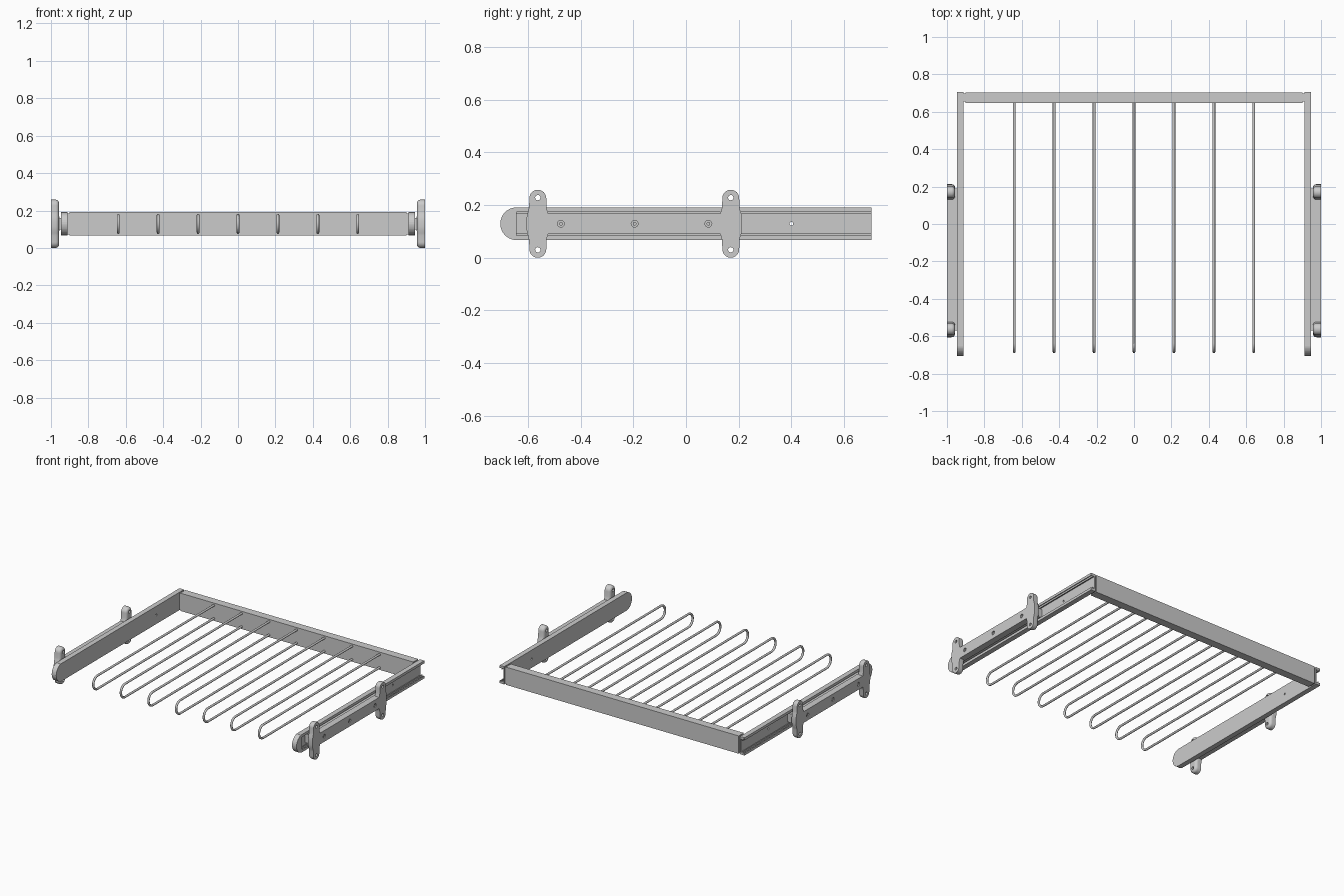
import bpy, bmesh, math

if "Cube" in bpy.data.objects:
    bpy.data.objects.remove(bpy.data.objects["Cube"])

ZC = 0.129          # common centre height
HALF = 0.062        # half height of rails and back beam


def finish(bm, name, mirror=False):
    bmesh.ops.recalc_face_normals(bm, faces=bm.faces)
    me = bpy.data.meshes.new(name)
    bm.to_mesh(me)
    bm.free()
    ob = bpy.data.objects.new(name, me)
    bpy.context.collection.objects.link(ob)
    if mirror:
        m = ob.modifiers.new("mirror", 'MIRROR')
        m.use_axis = (True, False, False)
    return ob


def prism(bm, pts, vec):
    """Extrude a closed outline along vec; returns the far cap."""
    f = bm.faces.new([bm.verts.new(p) for p in pts])
    r = bmesh.ops.extrude_face_region(bm, geom=[f], use_keep_orig=True)
    verts = [g for g in r['geom'] if isinstance(g, bmesh.types.BMVert)]
    bmesh.ops.translate(bm, verts=verts, vec=vec)
    return [g for g in r['geom'] if isinstance(g, bmesh.types.BMFace)][0]


def box(bm, x0, x1, y0, y1, z0, z1):
    return prism(bm, [(x0, y0, z0), (x1, y0, z0), (x1, y0, z1), (x0, y0, z1)], (0, y1 - y0, 0))


def disc(bm, y, z, r, x0, x1, n=20):
    a = [2 * math.pi * i / n for i in range(n)]
    prism(bm, [(x0, y + r * math.cos(t), z + r * math.sin(t)) for t in a], (x1 - x0, 0, 0))


def cut(ob, holes, name):
    bm = bmesh.new()
    for h in holes:
        disc(bm, *h)
    c = finish(bm, name)
    c.hide_render = True
    c.hide_viewport = True
    b = ob.modifiers.new("holes", 'BOOLEAN')
    b.operation = 'DIFFERENCE'
    b.solver = 'EXACT'
    b.object = c
    # cut before mirroring
    ob.modifiers.move(len(ob.modifiers) - 1, 0)


# side arms: outward-open channel with stepped lips
bm = bmesh.new()
top = [(0.917, 0.045), (0.928, 0.045), (0.928, 0.038), (0.934, 0.038), (0.934, 0.050),
       (0.940, 0.050), (0.940, 0.044), (0.946, 0.044), (0.946, HALF), (0.911, HALF)]
prof = top + [(x, -z) for x, z in reversed(top)]
prism(bm, [(x, -0.655, ZC + z) for x, z in prof], (0, 1.36, 0))
arm = finish(bm, "side_arm", True)
cut(arm, [(0.40, ZC, 0.007, 0.90, 0.96)], "arm_hole_cutter")

# rounded front cap of each arm
bm = bmesh.new()
arc = [math.pi / 2 + math.pi * i / 20 for i in range(21)]
prism(bm, [(0.911, -0.643 + HALF * math.cos(a), ZC + HALF * math.sin(a)) for a in arc], (0.035, 0, 0))
finish(bm, "arm_end_cap", True)

# back beam with slightly stepped ends
bm = bmesh.new()
box(bm, -0.9, 0.9, 0.648, 0.704, ZC - HALF, ZC + HALF)
for s in (-1, 1):
    box(bm, *sorted((s * 0.9, s * 0.911)), 0.655, 0.697, ZC - HALF + 0.006, ZC + HALF - 0.006)
finish(bm, "back_beam")

# fixed slide member and its narrow carriage running inside the arm
bm = bmesh.new()
box(bm, 0.955, 1.0, -0.57, 0.19, ZC - 0.039, ZC + 0.039)
fixed = finish(bm, "fixed_rail", True)
screws = (-0.475, -0.195, 0.085)
cut(fixed, [(y, ZC, 0.013, 0.992, 1.02) for y in screws], "rail_hole_cutter")
bm = bmesh.new()
box(bm, 0.918, 0.955, -0.57, 0.19, ZC - 0.031, ZC + 0.031)
finish(bm, "slide_carriage", True)

# screws in the fixed rail
bm = bmesh.new()
for y in screws:
    disc(bm, y, ZC, 0.007, 0.985, 0.998)
finish(bm, "rail_screws", True)

# mounting brackets: waisted plates, domed on the inner side
for i, yc in enumerate((-0.5625, 0.17)):
    quarter = [(0.043, 0.015), (0.041, 0.035), (0.036, 0.05), (0.033, 0.064), (0.032, 0.097)]
    quarter += [(0.032 * math.cos(a), 0.097 + 0.032 * math.sin(a))
                for a in (math.pi / 2 * k / 6 for k in range(1, 7))]
    right = [(y, -z) for y, z in reversed(quarter)] + quarter
    left = [(-y, z) for y, z in reversed(right)][1:-1]
    bm = bmesh.new()
    cap = prism(bm, [(1.0, yc + y, ZC + z) for y, z in right + left], (-0.043, 0, 0))
    bmesh.ops.recalc_face_normals(bm, faces=bm.faces)
    bmesh.ops.bevel(bm, geom=list(cap.edges), offset=0.018, segments=4, profile=0.5, affect='EDGES')
    br = finish(bm, "mounting_bracket_%d" % (i + 1), True)
    cut(br, [(yc, ZC + s * 0.099, 0.010, 0.94, 1.02) for s in (-1, 1)], "bracket_cutter_%d" % (i + 1))
    bpy.context.view_layer.objects.active = br
    br.select_set(True)
    bpy.ops.object.shade_smooth_by_angle(angle=math.radians(35))
    br.select_set(False)

# seven hairpin hanging rods
R = 0.046
path = [(0.655, R)] + [(-0.637 - R * math.sin(a), R * math.cos(a))
                       for a in (math.pi * k / 16 for k in range(17))] + [(0.655, -R)]
for i in range(7):
    cu = bpy.data.curves.new("hanging_rod", 'CURVE')
    cu.dimensions = '3D'
    cu.bevel_depth = 0.0075
    cu.bevel_resolution = 3
    sp = cu.splines.new('POLY')
    sp.points.add(len(path) - 1)
    for p, (y, z) in zip(sp.points, path):
        p.co = ((i - 3) * 0.2135, y, ZC + z, 1)
    sp.use_smooth = True
    bpy.context.collection.objects.link(bpy.data.objects.new("hanging_rod_%d" % (i + 1), cu))
